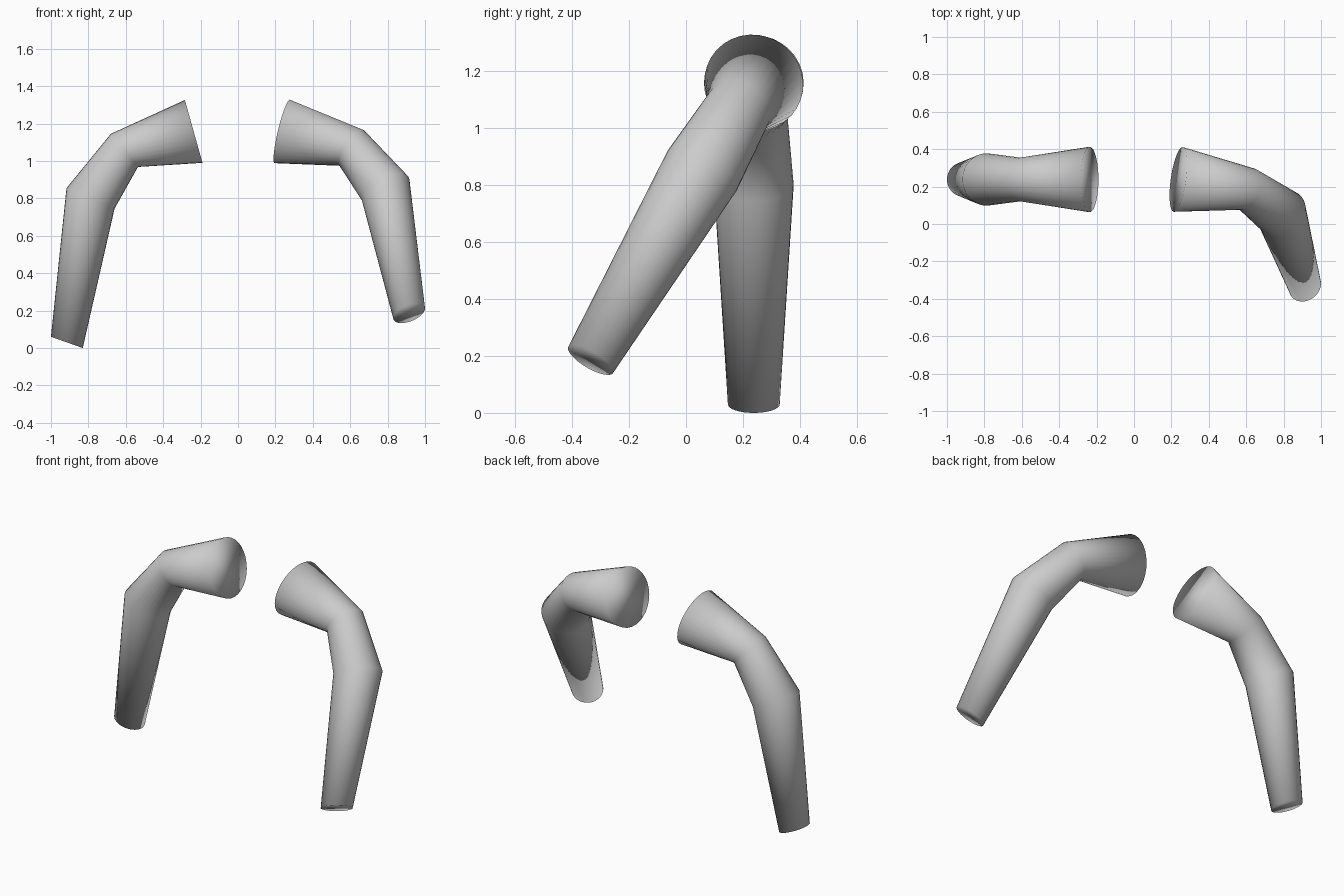
import bpy, bmesh
from math import sin, cos, pi, radians
from mathutils import Vector, Matrix

if "Cube" in bpy.data.objects:
    bpy.data.objects.remove(bpy.data.objects["Cube"])

SIDES = 32
PIVOT = Vector((0.237, 0.238, 1.158))   # shoulder centre

# Ring profile: (outer x, outer z, inner x, inner z, half width in y)
RINGS = [
    (0.284, 1.326, 0.190, 0.990, 0.175),  # shoulder
    (0.680, 1.145, 0.535, 0.968, 0.117),  # upper bend
    (0.917, 0.855, 0.660, 0.745, 0.140),  # lower bend
    (1.000, 0.060, 0.830, 0.000, 0.091),  # wrist
]


def build_arm(name, side, swing):
    """Capped tube through the rings, swung forward at the shoulder."""
    bm = bmesh.new()
    rot = Matrix.Rotation(radians(swing), 3, 'X')
    loops = []
    for xo, zo, xi, zi, w in RINGS:
        centre = Vector(((xo + xi) / 2, PIVOT.y, (zo + zi) / 2))
        across = Vector(((xo - xi) / 2, 0, (zo - zi) / 2))
        loop = []
        for i in range(SIDES):
            a = 2 * pi * i / SIDES
            p = centre + across * cos(a) + Vector((0, w * sin(a), 0))
            p = PIVOT + rot @ (p - PIVOT)
            loop.append(bm.verts.new((p.x * side, p.y, p.z)))
        loops.append(loop)
    # tube walls
    for lo, hi in zip(loops, loops[1:]):
        for i in range(SIDES):
            j = (i + 1) % SIDES
            bm.faces.new((lo[i], lo[j], hi[j], hi[i]))
    # end caps
    bm.faces.new(loops[0])
    bm.faces.new(loops[-1])
    bmesh.ops.recalc_face_normals(bm, faces=bm.faces)
    for f in bm.faces:
        f.smooth = True
    mesh = bpy.data.meshes.new(name)
    bm.to_mesh(mesh)
    bm.free()
    obj = bpy.data.objects.new(name, mesh)
    bpy.context.collection.objects.link(obj)


# Hanging arm, and its mirrored twin swung forward
build_arm("hanging_arm", -1, 0)
build_arm("forward_arm", 1, -30.5)
